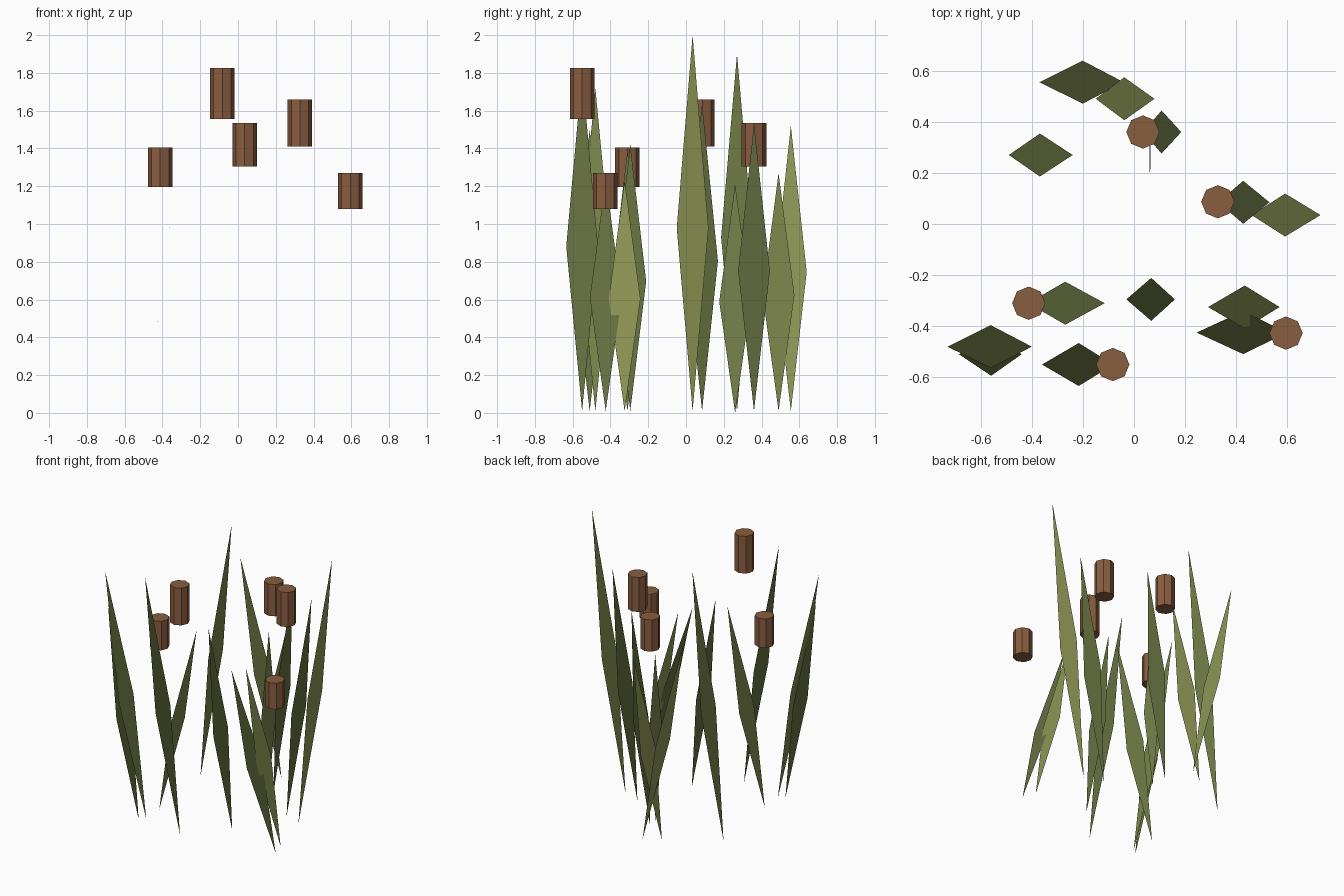
import bpy, bmesh
from mathutils import Vector

if "Cube" in bpy.data.objects:
    bpy.data.objects.remove(bpy.data.objects["Cube"])


def material(name, rgb):
    m = bpy.data.materials.new(name)
    m.diffuse_color = (*rgb, 1)
    m.use_nodes = True
    m.node_tree.nodes["Principled BSDF"].inputs["Base Color"].default_value = m.diffuse_color
    return m


GREENS = {
    "d": material("dark_green", (0.13, 0.16, 0.05)),
    "m": material("mid_green", (0.19, 0.23, 0.07)),
    "l": material("light_green", (0.26, 0.30, 0.09)),
}
BROWN = material("brown", (0.25, 0.11, 0.05))
HALF_WIDTH = 0.084
HEAD_RADIUS = 0.065


def finish(name, bm, mat):
    me = bpy.data.meshes.new(name)
    bm.to_mesh(me)
    bm.free()
    me.materials.append(mat)
    ob = bpy.data.objects.new(name, me)
    bpy.context.collection.objects.link(ob)
    return ob


def leaf(name, base_x, tip_x, y, height, mat):
    # flat diamond blade leaning in x
    lift = 0.0 if abs(tip_x - base_x) < 0.05 else 0.01
    base, tip = Vector((base_x, y, lift)), Vector((tip_x, y, height))
    mid = base.lerp(tip, 0.487)
    side = Vector((0, HALF_WIDTH, 0))
    bm = bmesh.new()
    bm.faces.new([bm.verts.new(p) for p in (base, mid + side, tip, mid - side)])
    finish(name, bm, mat)


def seed_head(name, x, y, bottom, top):
    # eight-sided floating reed head
    bm = bmesh.new()
    bmesh.ops.create_cone(bm, cap_ends=True, segments=8, radius1=HEAD_RADIUS,
                          radius2=HEAD_RADIUS, depth=top - bottom)
    bmesh.ops.translate(bm, verts=bm.verts, vec=(x, y, (bottom + top) / 2))
    finish(name, bm, BROWN)


# base x, tip x, y, height, shade
LEAVES = [
    (-0.04, -0.37, 0.555, 1.52, "l"),
    (-0.15, 0.08, 0.49, 1.27, "l"),
    (0.035, 0.185, 0.36, 1.53, "d"),
    (-0.49, -0.24, 0.27, 1.90, "m"),
    (0.06, 0.065, 0.26, 1.21, "m"),
    (0.33, 0.53, 0.085, 1.64, "d"),
    (0.46, 0.73, 0.035, 2.00, "l"),
    (-0.415, -0.115, -0.31, 1.39, "m"),
    (0.16, -0.03, -0.295, 1.42, "d"),
    (0.57, 0.29, -0.325, 1.23, "l"),
    (0.60, 0.245, -0.425, 1.24, "d"),
    (-0.40, -0.73, -0.48, 1.72, "m"),
    (-0.44, -0.685, -0.51, 1.50, "d"),
    (-0.08, -0.36, -0.55, 1.80, "d"),
]
for i, (bx, tx, y, h, shade) in enumerate(LEAVES, 1):
    leaf(f"reed_leaf_{i}", bx, tx, y, h, GREENS[shade])

# x, y, bottom, top
HEADS = [
    (-0.083, -0.55, 1.555, 1.825),
    (0.328, 0.087, 1.41, 1.66),
    (0.035, 0.36, 1.305, 1.535),
    (-0.412, -0.31, 1.195, 1.405),
    (0.595, -0.427, 1.08, 1.27),
]
for i, h in enumerate(HEADS, 1):
    seed_head(f"reed_head_{i}", *h)
